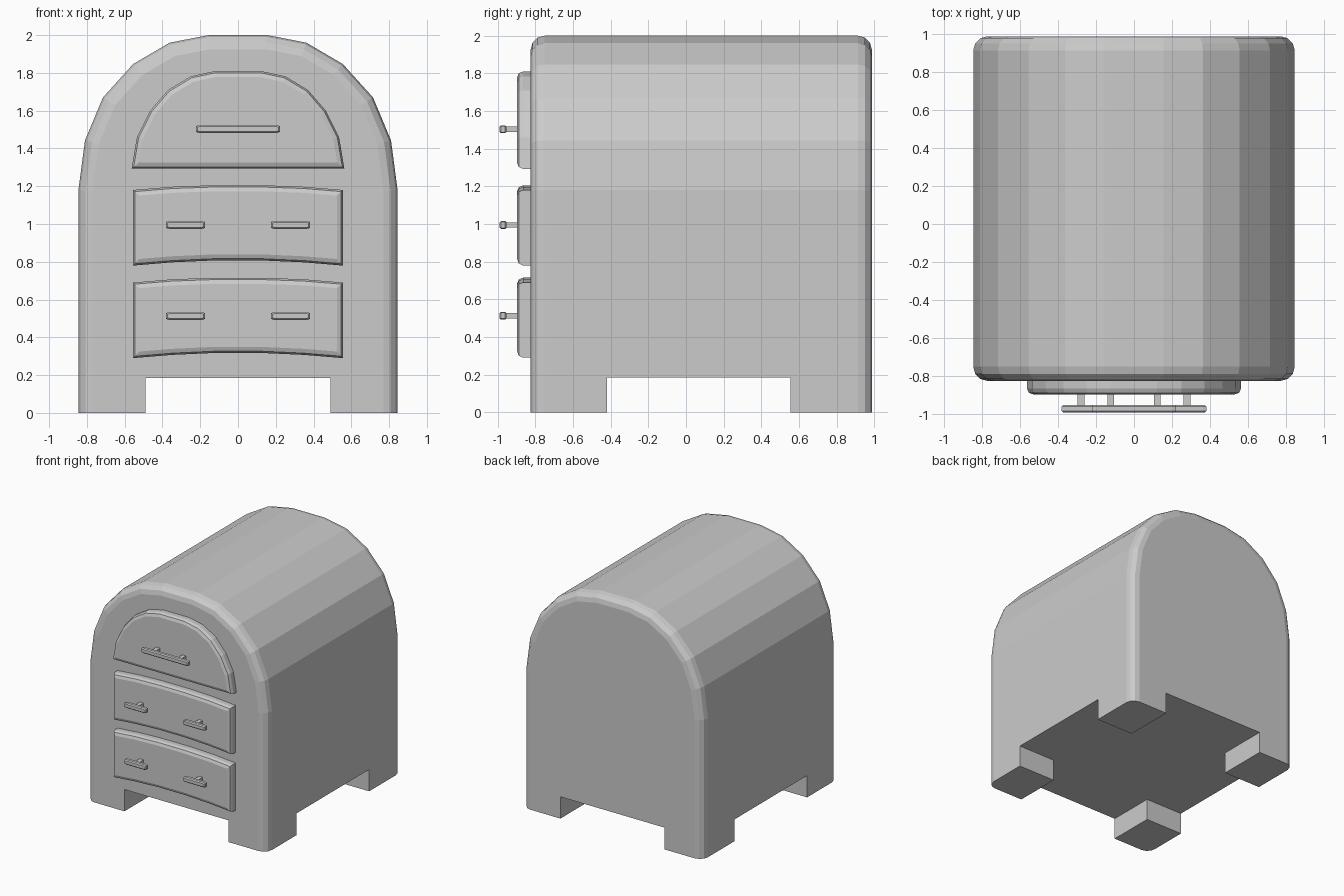
import bpy, bmesh
from mathutils import Vector

if "Cube" in bpy.data.objects:
    bpy.data.objects.remove(bpy.data.objects["Cube"])


def mirror(half):
    """Right-half outline (bottom to top) -> closed symmetric outline."""
    return half + [(-x, z) for x, z in reversed(half)]


def slab(name, outline, y0, y1, bevel=0.0, segs=2, back=False, skip_floor=False):
    """Extrude an x/z outline along y and round its front (and back) rim."""
    bm = bmesh.new()
    face = bm.faces.new([bm.verts.new((x, y0, z)) for x, z in outline])
    ext = bmesh.ops.extrude_face_region(bm, geom=[face], use_keep_orig=True)
    new = [v for v in ext["geom"] if isinstance(v, bmesh.types.BMVert)]
    bmesh.ops.translate(bm, verts=new, vec=Vector((0, y1 - y0, 0)))
    bmesh.ops.recalc_face_normals(bm, faces=bm.faces)
    if bevel:
        rims = (y0, y1) if back else (y0,)
        edges = [e for e in bm.edges
                 if any(all(abs(v.co.y - y) < 1e-5 for v in e.verts) for y in rims)
                 and not (skip_floor and all(v.co.z < 1e-5 for v in e.verts))]
        bmesh.ops.bevel(bm, geom=edges, offset=bevel, segments=segs,
                        profile=0.5, affect='EDGES', clamp_overlap=True)
    mesh = bpy.data.meshes.new(name)
    bm.to_mesh(mesh)
    bm.free()
    ob = bpy.data.objects.new(name, mesh)
    bpy.context.collection.objects.link(ob)
    return ob


# Arched cabinet body
body = slab("cabinet_body", mirror([
    (0.845, 0), (0.845, 1.18), (0.81, 1.443), (0.715, 1.67),
    (0.555, 1.847), (0.362, 1.96), (0.155, 2.0)]),
    -0.825, 0.987, bevel=0.075, segs=3, back=True, skip_floor=True)

# Cross-shaped cutter leaves four corner feet
X, YF, YB, B, H = 0.49, -0.42, 0.555, 1.5, 0.185
cross = [(X, -B), (X, YF), (B, YF), (B, YB), (X, YB), (X, B),
         (-X, B), (-X, YB), (-B, YB), (-B, YF), (-X, YF), (-X, -B)]
bm = bmesh.new()
low = [bm.verts.new((x, y, -0.5)) for x, y in cross]
top = [bm.verts.new((x, y, H)) for x, y in cross]
bm.faces.new(low[::-1])
bm.faces.new(top)
for i in range(12):
    j = (i + 1) % 12
    bm.faces.new((low[i], low[j], top[j], top[i]))
bmesh.ops.recalc_face_normals(bm, faces=bm.faces)
mesh = bpy.data.meshes.new("foot_cutter")
bm.to_mesh(mesh)
bm.free()
cutter = bpy.data.objects.new("foot_cutter", mesh)
bpy.context.collection.objects.link(cutter)
cutter.hide_render = True
mod = body.modifiers.new("feet", 'BOOLEAN')
mod.operation = 'DIFFERENCE'
mod.solver = 'EXACT'
mod.object = cutter
bpy.context.view_layer.objects.active = body
bpy.ops.object.modifier_apply(modifier="feet")
bpy.data.objects.remove(cutter)

# Drawer fronts
slab("top_drawer", mirror([
    (0.563, 1.293), (0.535, 1.46), (0.465, 1.60), (0.37, 1.71),
    (0.25, 1.782), (0.12, 1.81)]), -0.897, -0.80, bevel=0.032)
for name, z0, z1 in (("middle_drawer", 0.78, 1.18), ("bottom_drawer", 0.29, 0.69)):
    slab(name, mirror([
        (0.13, z0 + 0.027), (0.35, z0 + 0.017), (0.555, z0),
        (0.555, z1), (0.35, z1 + 0.017), (0.13, z1 + 0.025)]),
        -0.897, -0.80, bevel=0.032)


def handle(name, cx, z, half, posts):
    """Tapered grip bar on short square posts."""
    side = [(half - 0.022, 0.021), (half - 0.004, 0.016)]
    right = [(x, -h) for x, h in side] + [(x, h) for x, h in reversed(side)]
    pts = right + [(-x, h) for x, h in reversed(right)]
    slab(name + "_bar", [(cx + x, z + h) for x, h in pts],
         -0.99, -0.952, bevel=0.008, segs=1, back=True)
    for i, px in enumerate(posts):
        w, h = 0.018, 0.014
        slab(f"{name}_post_{i + 1}",
             [(cx + px - w, z - h), (cx + px + w, z - h),
              (cx + px + w, z + h), (cx + px - w, z + h)], -0.96, -0.88)


# Handles
handle("top_handle", 0, 1.503, 0.226, (-0.122, 0.122))
for row, z in (("middle", 0.995), ("bottom", 0.513)):
    for side, sx in (("left", -1), ("right", 1)):
        handle(f"{row}_{side}_handle", sx * 0.278, z, 0.107, (0,))
